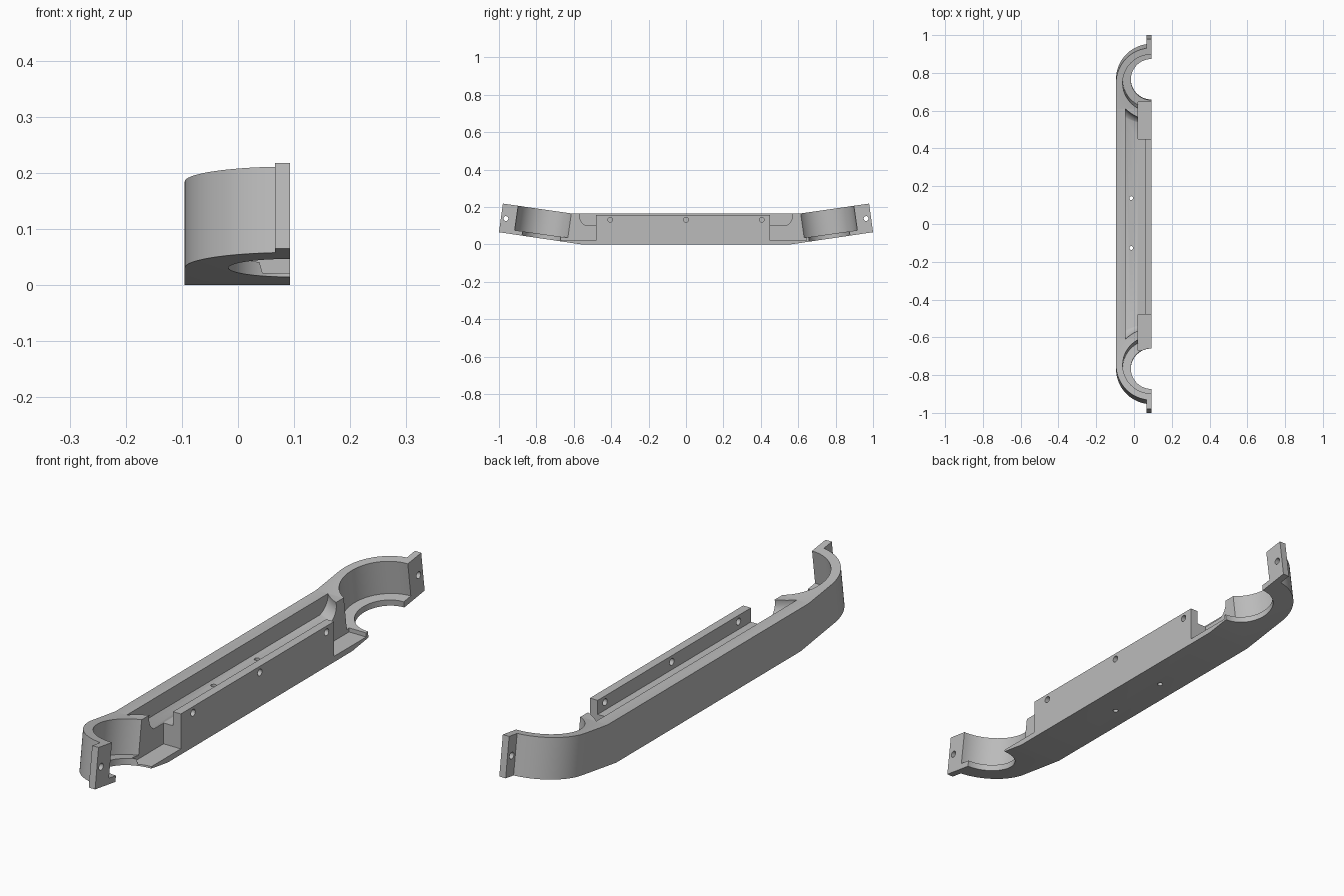
import bpy, bmesh, math
from mathutils import Matrix, Vector

if "Cube" in bpy.data.objects:
    bpy.data.objects.remove(bpy.data.objects["Cube"], do_unlink=True)

TILT = math.radians(8)
RIGHT = 0.093            # x of the open mating face

grey = bpy.data.materials.new("plain_grey")
grey.use_nodes = True
grey.diffuse_color = (0.5, 0.5, 0.5, 1)
grey.node_tree.nodes["Principled BSDF"].inputs["Base Color"].default_value = (0.5, 0.5, 0.5, 1)


def prism(name, points, vector, matrix=Matrix()):
    """Extrude a closed outline along a vector."""
    bm = bmesh.new()
    face = bm.faces.new([bm.verts.new(p) for p in points])
    moved = bmesh.ops.extrude_face_region(bm, geom=[face])["geom"]
    bmesh.ops.translate(bm, vec=vector, verts=[v for v in moved if isinstance(v, bmesh.types.BMVert)])
    bmesh.ops.transform(bm, matrix=matrix, verts=bm.verts)
    return finish(name, bm)


def finish(name, bm):
    bmesh.ops.recalc_face_normals(bm, faces=bm.faces)
    mesh = bpy.data.meshes.new(name)
    bm.to_mesh(mesh)
    bm.free()
    mesh.materials.append(grey)
    obj = bpy.data.objects.new(name, mesh)
    bpy.context.collection.objects.link(obj)
    return obj


def box(name, low, high):
    (x0, y0, z0), (x1, y1, z1) = low, high
    return prism(name, [(x0, y0, z0), (x1, y0, z0), (x1, y1, z0), (x0, y1, z0)], (0, 0, z1 - z0))


def rod(name, radius, bottom, top, matrix, sides=24):
    ring = [(radius * math.cos(a), radius * math.sin(a), bottom)
            for a in (math.tau * i / sides for i in range(sides))]
    return prism(name, ring, (0, 0, top - bottom), matrix)


def cut(target, cutter):
    """Subtract the cutter, bake the result and discard the cutter."""
    cutter.hide_render = True
    mod = target.modifiers.new("cut", 'BOOLEAN')
    mod.operation, mod.solver, mod.object = 'DIFFERENCE', 'EXACT', cutter
    graph = bpy.context.evaluated_depsgraph_get()
    mesh = bpy.data.meshes.new_from_object(target.evaluated_get(graph))
    target.modifiers.clear()
    target.data = mesh
    bpy.data.objects.remove(cutter, do_unlink=True)


def end_frame(side):
    """Tilted frame at the centre of one end ring; local +y points outwards."""
    turn = Matrix.Rotation(TILT, 4, 'X')
    flip = Matrix.Diagonal((1, side, 1, 1))
    return flip @ Matrix.Translation((RIGHT, 0.757, 0.108)) @ turn


# Side profile of the upswept bar
half = [(0.56, 0), (1.0, 0.065), (0.979, 0.218), (0.61, 0.165)]
outline = half + [(-y, z) for y, z in reversed(half)]
body = prism("half_housing", [(-0.095, y, z) for y, z in outline], (RIGHT + 0.095, 0, 0))

# Round the outside of each end, leaving the bolt flange
for side in (1, -1):
    arc = [math.pi - i * math.radians(98.3 - 0) / 32 for i in range(33)]
    pts = [(0.188 * math.cos(a), 0.188 * math.sin(a), -0.3) for a in arc if math.cos(a) < -0.15]
    pts += [(-0.027, 0.186, -0.3), (-0.027, 0.5, -0.3), (-0.4, 0.5, -0.3), (-0.4, 0, -0.3)]
    cut(body, prism("corner_cutter", pts, (0, 0, 0.6), end_frame(side)))

# Inner tray, whose ends follow the rings with a fillet at the floor
tray = box("tray_cutter", (-0.045, -0.65, 0.102), (0.06, 0.65, 0.4))
for side in (1, -1):
    profile = [(0, -0.2), (0.25, -0.2)]
    profile += [(0.25 - 0.055 * math.sin(t), 0.075 - 0.055 * math.cos(t))
                for t in (math.pi / 2 * i / 8 for i in range(9))]
    profile += [(0.195, 0.5), (0, 0.5)]
    bm = bmesh.new()
    verts = [bm.verts.new((r, 0, z)) for r, z in profile]
    edges = [bm.edges.new(pair) for pair in zip(verts, verts[1:])]
    bmesh.ops.spin(bm, geom=verts + edges, cent=(0, 0, 0), axis=(0, 0, 1),
                   angle=math.tau, steps=72, use_merge=True)
    bmesh.ops.remove_doubles(bm, verts=bm.verts, dist=1e-5)
    bmesh.ops.transform(bm, matrix=end_frame(side), verts=bm.verts)
    cut(tray, finish("ring_wall_cutter", bm))
cut(body, tray)

# Ring bores with a thin lip below
for side in (1, -1):
    cut(body, rod("bore_cutter", 0.153, -0.054, 0.4, end_frame(side), 72))
    cut(body, rod("lip_cutter", 0.11, -0.4, 0.4, end_frame(side), 72))

# Open pockets beside the rings, and the lowered side wall
cut(body, box("rear_pocket_cutter", (0.02, 0.45, 0.022), (0.3, 0.645, 0.4)))
cut(body, box("front_pocket_cutter", (0.02, -0.67, 0.022), (0.3, -0.48, 0.4)))
cut(body, box("wall_top_cutter", (0.055, -0.5, 0.156), (0.3, 0.5, 0.4)))

# Screw holes: side wall, end flanges and tray floor
sideways = Matrix.Rotation(math.pi / 2, 4, 'Y')
for y, z in [(-0.405, 0.132), (0, 0.132), (0.405, 0.132), (-0.963, 0.138), (0.963, 0.138)]:
    cut(body, rod("side_hole_cutter", 0.013, -0.045, 0.1, Matrix.Translation((RIGHT, y, z)) @ sideways))
for y in (-0.127, 0.137):
    cut(body, rod("floor_hole_cutter", 0.01, -0.1, 0.13, Matrix.Translation((-0.015, y, 0))))

# Smooth the curved walls and keep the edges crisp
bpy.ops.object.select_all(action='DESELECT')
body.select_set(True)
bpy.context.view_layer.objects.active = body
bpy.ops.object.shade_smooth_by_angle(angle=math.radians(25))
